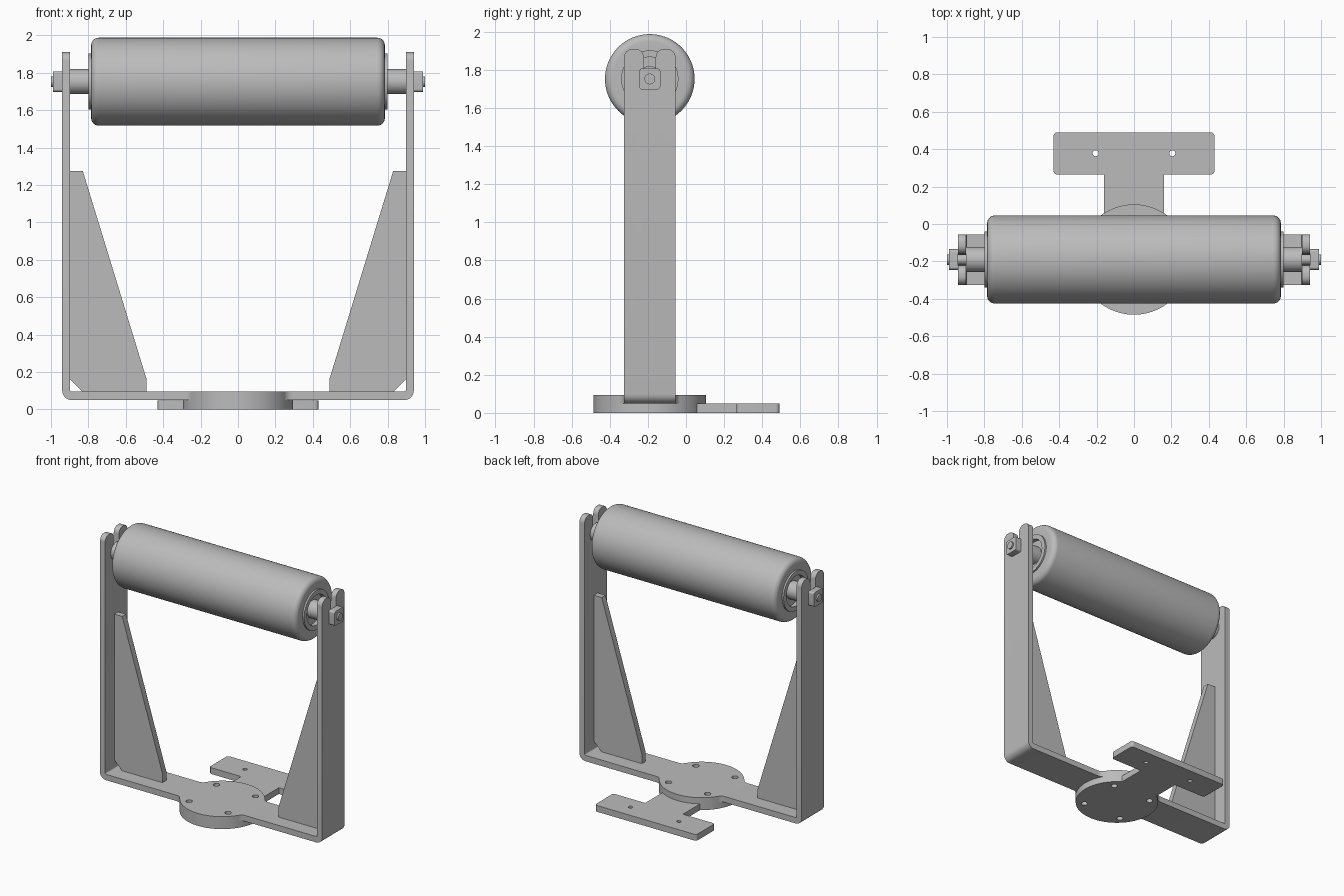
import bpy, bmesh, math
from mathutils import Vector, Matrix

if "Cube" in bpy.data.objects:
    bpy.data.objects.remove(bpy.data.objects["Cube"], do_unlink=True)

steel = bpy.data.materials.new("grey steel")
steel.use_nodes = True
steel.diffuse_color = (0.5, 0.5, 0.5, 1)
steel.node_tree.nodes["Principled BSDF"].inputs["Base Color"].default_value = (0.5, 0.5, 0.5, 1)

CY, AXLE_Z = -0.19, 1.752      # centre line of frame, roller height
HALF_W, OUT, INN = 0.135, 0.94, 0.897
FLOOR, TOP = 0.05, 0.095       # bottom and top of the strap base


def finish(name, bm):
    bmesh.ops.remove_doubles(bm, verts=bm.verts, dist=1e-5)
    bmesh.ops.recalc_face_normals(bm, faces=bm.faces)
    mesh = bpy.data.meshes.new(name)
    bm.to_mesh(mesh)
    bm.free()
    mesh.materials.append(steel)
    obj = bpy.data.objects.new(name, mesh)
    bpy.context.collection.objects.link(obj)
    return obj


def rounded(corners, steps=6):
    """Outline from (u, v, radius) corners, with filleted corners."""
    pts = []
    for i, (u, v, r) in enumerate(corners):
        p = Vector((u, v))
        if r == 0:
            pts.append(p)
            continue
        a = (Vector(corners[i - 1][:2]) - p).normalized()
        b = (Vector(corners[(i + 1) % len(corners)][:2]) - p).normalized()
        half = a.angle(b) / 2
        centre = p + (a + b).normalized() * r / math.sin(half)
        start = p + a * r / math.tan(half) - centre
        end = p + b * r / math.tan(half) - centre
        turn = start.angle_signed(end)
        for k in range(steps + 1):
            pts.append(centre + Matrix.Rotation(-turn * k / steps, 2) @ start)
    return pts


def prism(name, outline, lo, hi, axis):
    """Extrude a 2D outline along an axis."""
    place = {"x": lambda u, v, w: (w, u, v),
             "y": lambda u, v, w: (u, w, v),
             "z": lambda u, v, w: (u, v, w)}[axis]
    bm = bmesh.new()
    face = bm.faces.new([bm.verts.new(place(u, v, lo)) for u, v in outline])
    grown = bmesh.ops.extrude_face_region(bm, geom=[face])["geom"]
    shift = Vector(place(0, 0, hi - lo))
    bmesh.ops.translate(bm, vec=shift, verts=[g for g in grown if isinstance(g, bmesh.types.BMVert)])
    return finish(name, bm)


def circle(x, y, r, n=48):
    return [(x + r * math.cos(math.tau * k / n), y + r * math.sin(math.tau * k / n)) for k in range(n)]


def lathe(name, profile, steps=64):
    """Spin an (x, radius) profile around the roller axis."""
    bm = bmesh.new()
    verts = [bm.verts.new((x, CY, AXLE_Z + r)) for x, r in profile]
    edges = [bm.edges.new(pair) for pair in zip(verts, verts[1:])]
    bmesh.ops.spin(bm, geom=verts + edges, cent=(0, CY, AXLE_Z), axis=(1, 0, 0),
                   angle=math.tau, steps=steps)
    return finish(name, bm)


def combine(obj, tool, operation):
    """Boolean that is applied at once; the tool is removed."""
    mod = obj.modifiers.new("cut", "BOOLEAN")
    mod.operation, mod.object, mod.solver = operation, tool, "EXACT"
    graph = bpy.context.evaluated_depsgraph_get()
    mesh = bpy.data.meshes.new_from_object(obj.evaluated_get(graph))
    obj.modifiers.clear()
    obj.data = mesh
    bpy.data.objects.remove(tool, do_unlink=True)


# Bent strap: U profile trimmed by a side silhouette with slotted, rounded tops
frame = prism("frame", rounded([
    (-OUT, FLOOR, 0.05), (OUT, FLOOR, 0.05), (OUT, 1.91, 0), (INN, 1.91, 0),
    (INN, TOP, 0.008), (-INN, TOP, 0.008), (-INN, 1.91, 0), (-OUT, 1.91, 0)]),
    CY - HALF_W, CY + HALF_W, "y")
slot = 0.031
for side in (-1, 1):
    # slot and prong corners are mirrored across the centre line by the outline itself
    silhouette = prism("silhouette", rounded([
        (CY - HALF_W, -0.1, 0), (CY + HALF_W, -0.1, 0),
        (CY + HALF_W, 1.91, 0.045), (CY + slot, 1.91, 0.045),
        (CY + slot, AXLE_Z - slot, 0.03), (CY - slot, AXLE_Z - slot, 0.03),
        (CY - slot, 1.91, 0.045), (CY - HALF_W, 1.91, 0.045)]), -1.1, 1.1, "x") if side == 1 else None
    if silhouette:
        combine(frame, silhouette, "INTERSECT")

# Round base with small fillets running into the strap
R, F = 0.295, 0.05
fx = math.sqrt((R + F) ** 2 - (HALF_W + F) ** 2)
tip = math.atan2(HALF_W + F, fx)
arc = []
for k in range(9):
    t = -math.pi / 2 - (math.pi / 2 - tip) * k / 8
    arc.append((fx + F * math.cos(t), HALF_W + F + F * math.sin(t)))
web = arc + [(-x, y) for x, y in reversed(arc)]
web += [(-x, -y) for x, y in web]
combine(frame, prism("web", [(x, y + CY) for x, y in web], FLOOR, TOP, "z"), "UNION")
combine(frame, prism("disc", circle(0, CY, R, 96), 0, TOP, "z"), "UNION")

# T-shaped rear mounting plate
tee = rounded([(-0.16, -0.05, 0), (0.16, -0.05, 0), (0.16, 0.265, 0), (0.43, 0.265, 0.02),
               (0.43, 0.49, 0.02), (-0.43, 0.49, 0.02), (-0.43, 0.265, 0.02), (-0.16, 0.265, 0)])
combine(frame, prism("tee", tee, 0, FLOOR - 0.002, "z"), "UNION")

# Bolt holes in the disc and the plate
holes = [(sx * 0.165, CY + sy * 0.165, 0.023) for sx in (-1, 1) for sy in (-1, 1)]
holes += [(sx * 0.205, 0.378, 0.016) for sx in (-1, 1)]
for x, y, r in holes:
    combine(frame, prism("hole", circle(x, y, r, 24), -0.1, 0.2, "z"), "DIFFERENCE")

parts = [frame]

# Roller sleeve and through axle
rim = [(-0.785, 0.12, 0), (-0.785, 0.235, 0.04), (0.785, 0.235, 0.04), (0.785, 0.12, 0)]
parts.append(lathe("roller", rounded(rim, 8), 96))
half_axle = [(1.0, 0), (1.0, 0.028), (INN, 0.028), (INN, 0.067)]
parts.append(lathe("axle", half_axle + [(-x, r) for x, r in reversed(half_axle)]))

for s, label in ((1, "left"), (-1, "right")):
    # Bearing ring with recessed centre
    ring = [(0.74, 0.15), (0.798, 0.15), (0.798, 0.115), (0.765, 0.115), (0.765, 0.05)]
    parts.append(lathe(label + "_bearing", [(s * x, r) for x, r in ring]))
    # Square nut outside the arm
    n = 0.055
    nut = rounded([(CY + a * n, AXLE_Z + b * n, 0.015) for a, b in ((-1, -1), (1, -1), (1, 1), (-1, 1))])
    parts.append(prism(label + "_nut", nut, s * OUT, s * 0.988, "x"))
    # Gusset plate with a clipped inner corner
    gusset = [(INN, 1.275), (0.83, 1.275), (0.49, 0.165), (0.49, TOP), (0.832, TOP), (INN, 0.16)]
    parts.append(prism(label + "_gusset", [(s * x, z) for x, z in gusset], CY - 0.023, CY + 0.023, "y"))

# Smooth shading with sharp edges kept
bpy.ops.object.select_all(action="DESELECT")
for obj in parts:
    obj.select_set(True)
bpy.context.view_layer.objects.active = frame
bpy.ops.object.shade_smooth_by_angle(angle=math.radians(30))
